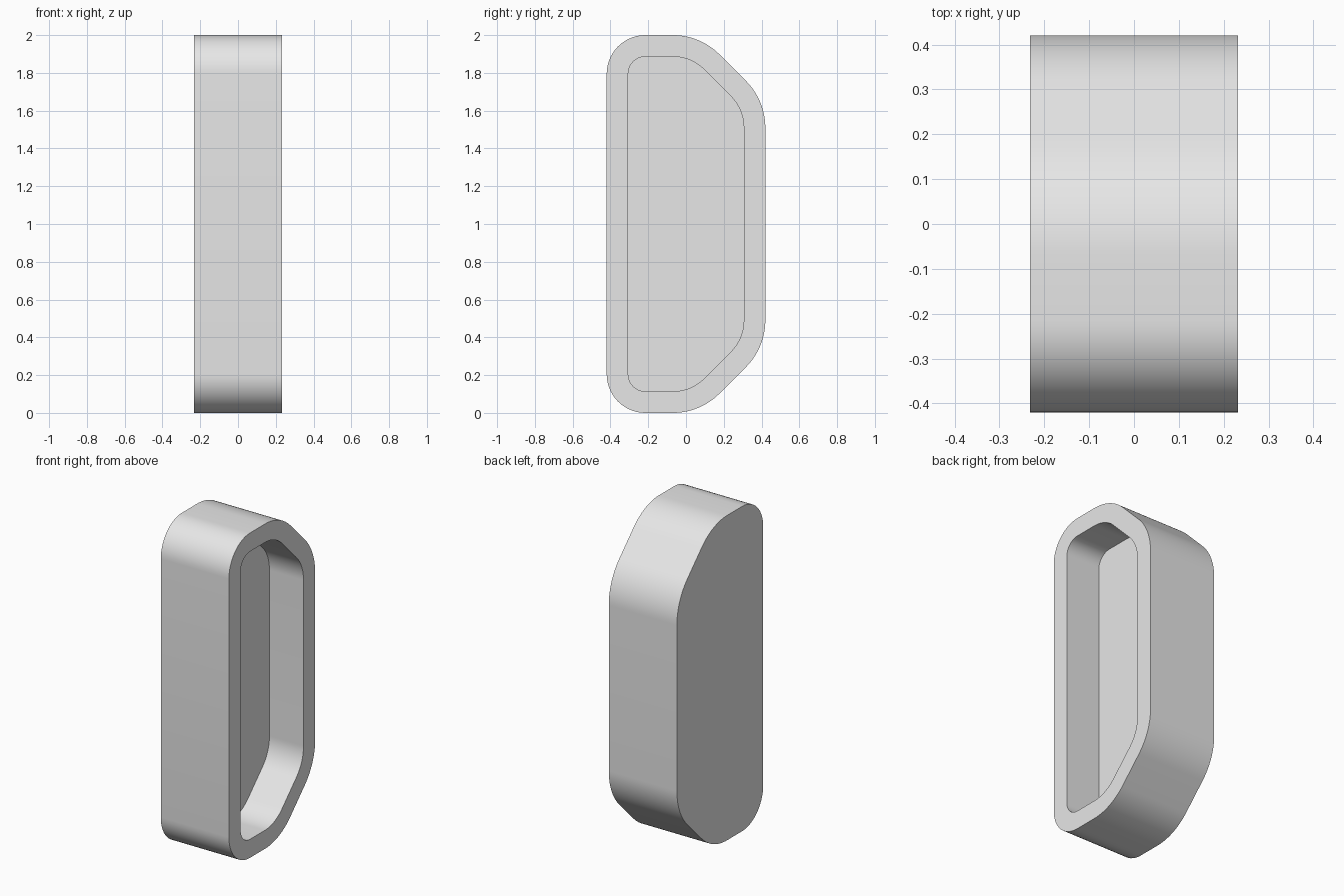
import bpy, bmesh, math
from mathutils import Vector

old = bpy.data.objects.get("Cube")
if old:
    bpy.data.objects.remove(old, do_unlink=True)

HALF_WIDTH = 0.232   # half thickness along x
WALL = 0.114         # rim width around the recess
FLOOR_X = 0.0        # recess floor
STEPS = 14           # segments per rounded corner

# Rounded corners of the upper half: centre y, centre z, radius, start and end angle
CORNERS = [(0.07, 1.51, 0.35, 0, 45),
           (-0.07, 1.65, 0.35, 45, 90),
           (-0.215, 1.795, 0.205, 90, 180)]


def outline(inset):
    """Upper half from arcs, then mirrored about mid height."""
    upper = []
    for cy, cz, radius, start, end in CORNERS:
        r = radius - inset
        for i in range(STEPS + 1):
            a = math.radians(start + (end - start) * i / STEPS)
            upper.append((cy + r * math.cos(a), cz + r * math.sin(a)))
    lower = [(y, 2 - z) for y, z in reversed(upper)]
    return upper + lower


def ring(bm, inset, x):
    return [bm.verts.new(Vector((x, y, z))) for y, z in outline(inset)]


def bridge(bm, a, b):
    for i in range(len(a)):
        j = (i + 1) % len(a)
        bm.faces.new((a[i], a[j], b[j], b[i]))


grey = bpy.data.materials.new("light grey")
grey.use_nodes = True
grey.diffuse_color = (0.8, 0.8, 0.8, 1)
grey.node_tree.nodes["Principled BSDF"].inputs["Base Color"].default_value = (0.8, 0.8, 0.8, 1)

# Tray: closed side, outer wall, rim, recess wall, recess floor
bm = bmesh.new()
rings = [ring(bm, 0, -HALF_WIDTH), ring(bm, 0, HALF_WIDTH),
         ring(bm, WALL, HALF_WIDTH), ring(bm, WALL, FLOOR_X)]
for a, b in zip(rings, rings[1:]):
    bridge(bm, a, b)
bm.faces.new(rings[0])
bm.faces.new(rings[-1])
bmesh.ops.recalc_face_normals(bm, faces=bm.faces)

# Smooth walls with crisp rim edges
for face in bm.faces:
    face.smooth = True
for edge in bm.edges:
    edge.smooth = edge.calc_face_angle(0) < math.radians(30)

mesh = bpy.data.meshes.new("recessed_tray")
bm.to_mesh(mesh)
bm.free()
mesh.materials.append(grey)
tray = bpy.data.objects.new("recessed_tray", mesh)
bpy.context.collection.objects.link(tray)
